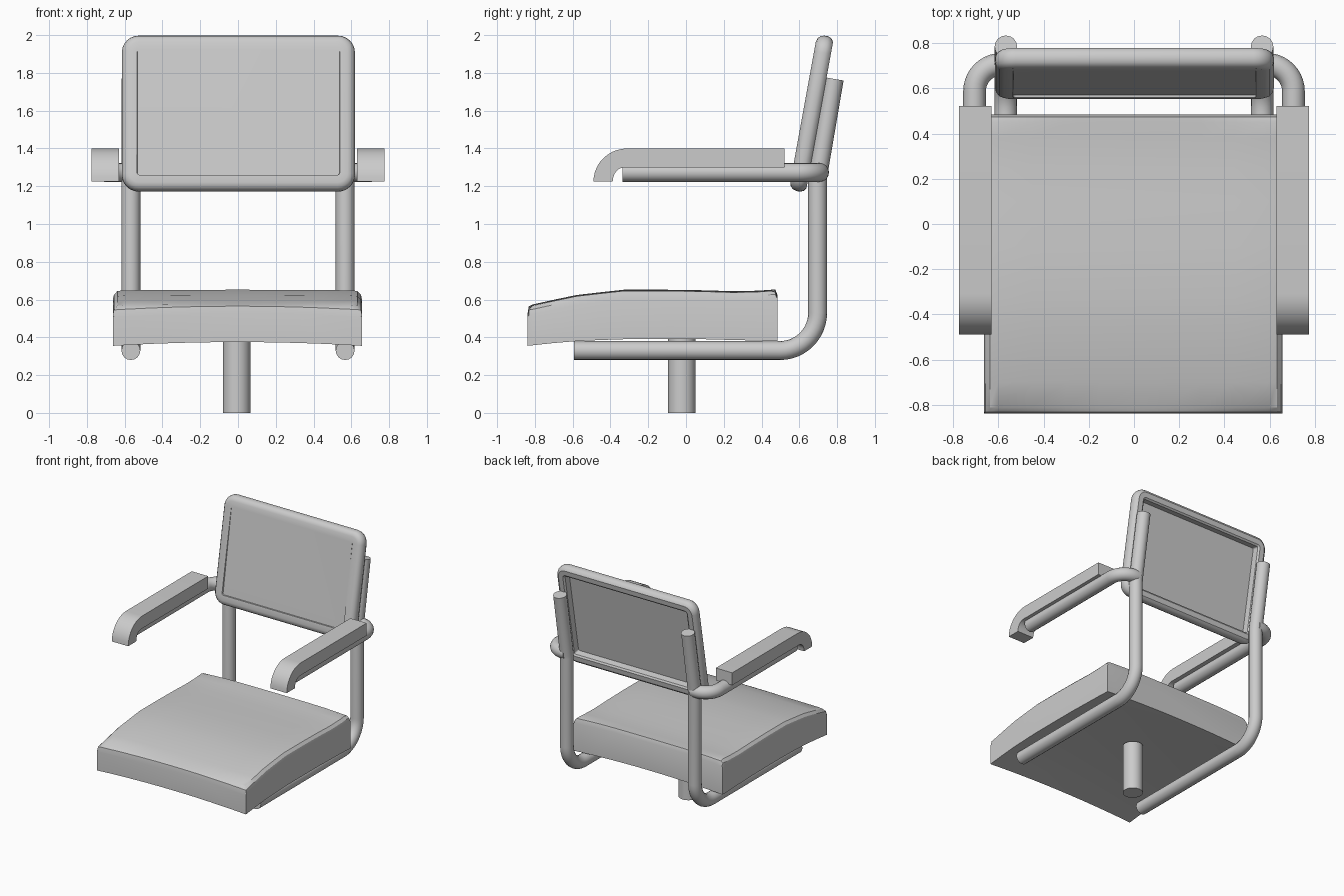
import bpy, bmesh, math
from math import sin, cos, pi, radians

if "Cube" in bpy.data.objects:
    bpy.data.objects.remove(bpy.data.objects["Cube"])


def finish(name, rings, closed=True):
    """Loft equal-length rings of points, cap both ends, shade by angle."""
    bm = bmesh.new()
    rows = [[bm.verts.new(p) for p in ring] for ring in rings]
    n = len(rows[0])
    for a, b in zip(rows, rows[1:]):
        for i in range(n):
            j = (i + 1) % n
            bm.faces.new((a[i], a[j], b[j], b[i]))
    bm.faces.new(rows[0])
    bm.faces.new(rows[-1])
    bmesh.ops.recalc_face_normals(bm, faces=bm.faces)
    me = bpy.data.meshes.new(name)
    bm.to_mesh(me)
    bm.free()
    ob = bpy.data.objects.new(name, me)
    bpy.context.collection.objects.link(ob)
    smooth(ob)
    return ob


def smooth(ob):
    bpy.ops.object.select_all(action='DESELECT')
    ob.select_set(True)
    bpy.context.view_layer.objects.active = ob
    bpy.ops.object.shade_smooth_by_angle(angle=radians(32))


def arc(cx, cy, rx, ry, a0, a1, n):
    steps = [radians(a0 + (a1 - a0) * i / n) for i in range(n + 1)]
    return [(cx + rx * cos(a), cy + ry * sin(a)) for a in steps]


def tube(name, pts, r=0.05):
    cu = bpy.data.curves.new(name, 'CURVE')
    cu.dimensions = '3D'
    cu.bevel_depth, cu.bevel_resolution, cu.use_fill_caps = r, 6, True
    sp = cu.splines.new('POLY')
    sp.points.add(len(pts) - 1)
    for p, co in zip(sp.points, pts):
        p.co = (*co, 1)
    ob = bpy.data.objects.new(name, cu)
    bpy.context.collection.objects.link(ob)
    bpy.ops.object.select_all(action='DESELECT')
    ob.select_set(True)
    bpy.context.view_layer.objects.active = ob
    bpy.ops.object.convert(target='MESH')
    smooth(bpy.context.view_layer.objects.active)


# Central column
circle = arc(-0.007, -0.022, 0.073, 0.073, 0, 345, 23)
finish("column", [[(x, y, z) for x, y in circle] for z in (0, 0.39)])

# Side frames, arm tubes and arm pads
for s, side in ((-1, "left"), (1, "right")):
    x = 0.567 * s
    side_path = [(-0.592, 0.33)] + arc(0.497, 0.53, 0.2, 0.2, -90, 0, 12)
    side_path += [(0.697, 1.24), (0.7, 1.27), (0.785, 1.768)]
    tube(side + "_frame_tube", [(x, y, z) for y, z in side_path])

    arm_path = [(0.706, -0.335)] + arc(0.586, 0.587, 0.12, 0.12, 0, 90, 10)
    arm_path += [(0.56, 0.707)]
    tube(side + "_arm_tube", [(px * s, y, 1.273) for px, y in arm_path])

    pad = [(0.522, 1.30), (0.522, 1.40)]
    pad += arc(-0.31, 1.225, 0.18, 0.175, 90, 180, 10)
    pad += arc(-0.325, 1.225, 0.063, 0.075, 180, 90, 6)
    finish(side + "_arm_pad",
           [[(px * s, y, z) for y, z in pad] for px in (0.63, 0.775)])


# Backrest: rounded shell with a deep recess behind
def rounded_rect(inset, y, slope=0.0):
    w, h, r = 0.617 - inset, 0.418 - inset, max(0.09 - inset, 0.012)
    pts = []
    for sx, sz, a in ((1, 1, 0), (-1, 1, 90), (-1, -1, 180), (1, -1, 270)):
        pts += arc(sx * (w - r), sz * (h - r), r, r, a, a + 90, 6)
    return [(px, y + slope * (h - pz) / (2 * h), pz) for px, pz in pts]


shell = [(0.08, -0.045), (0.04, -0.045), (0.018, -0.038), (0.005, -0.023),
         (0, -0.005), (0, 0.015), (0.008, 0.033), (0.025, 0.045),
         (0.065, 0.045), (0.078, 0.035), (0.08, -0.015)]
rings = [rounded_rect(0.082, -0.045, 0.012)]
rings += [rounded_rect(d, y) for d, y in shell]
back = finish("backrest", rings)
back.location = (0.002, 0.664, 1.585)
back.rotation_euler = (radians(-10.3), 0, 0)


# Seat cushion: cross-sections along y, (y, top height, rim cap, bottom height)
sections = [(-0.838, 0.565, 0.51, 0.355), (-0.832, 0.567, 0.545, 0.356),
            (-0.812, 0.570, 0.570, 0.358), (-0.70, 0.595, 1, 0.37),
            (-0.58, 0.62, 1, 0.38), (-0.45, 0.635, 1, 0.386),
            (-0.33, 0.648, 1, 0.39), (-0.1, 0.648, 1, 0.391),
            (0.1, 0.645, 1, 0.39), (0.25, 0.64, 1, 0.386),
            (0.38, 0.643, 1, 0.383), (0.45, 0.648, 1, 0.38),
            (0.473, 0.648, 0.638, 0.38), (0.484, 0.648, 0.605, 0.38)]
rim = [(0.66, 0.05), (0.654, 0.022), (0.635, 0.003), (0.60, 0.0)]
inner = [0.45, 0.3, 0.15]
top = [(-x, d) for x, d in rim] + [(-x, 0) for x in inner] + [(0, 0)]
top += [(-x, d) for x, d in reversed(top[:-1])]
bottom_x = [0.66 - 0.11 * i for i in range(13)]


def arch(x):
    return 0.02 * (1 - (x / 0.66) ** 2)


seat_rings = []
for y, zt, cap, zb in sections:
    ring = [(x, y, min(zt - d + arch(x) * 0.2, cap + arch(x))) for x, d in top]
    ring += [(x, y, zb + arch(x)) for x in bottom_x]
    seat_rings.append(ring)
seat = finish("seat", seat_rings)
seat.location.x = -0.003
